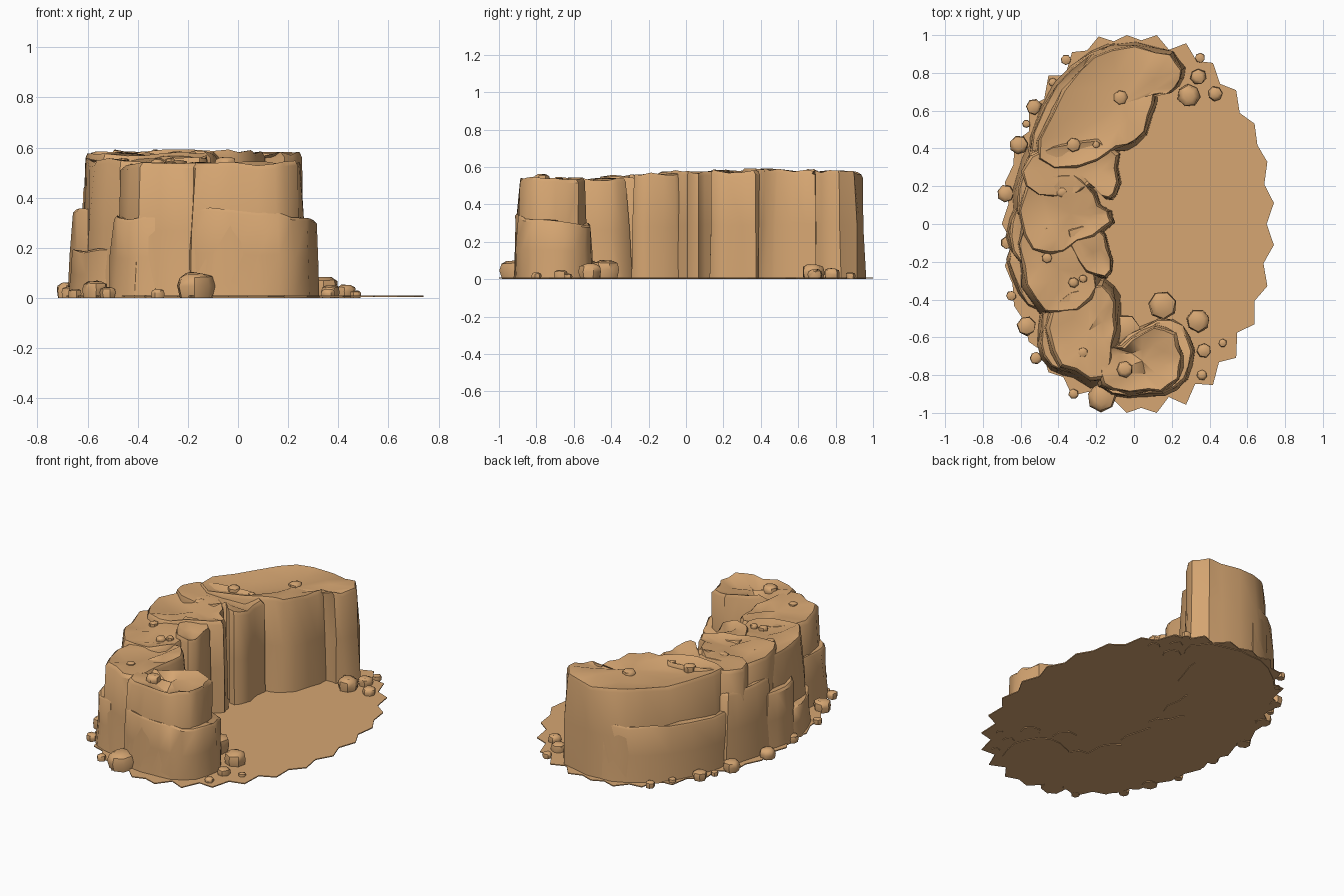
import bpy, bmesh, math, random
from mathutils import Vector

if "Cube" in bpy.data.objects:
    bpy.data.objects.remove(bpy.data.objects["Cube"])

random.seed(11)

tan = bpy.data.materials.new("tan sandstone")
tan.diffuse_color = (0.67, 0.38, 0.168, 1)
tan.use_nodes = True
tan.node_tree.nodes["Principled BSDF"].inputs["Base Color"].default_value = tan.diffuse_color


def finish(name, bm, angle=40):
    bmesh.ops.recalc_face_normals(bm, faces=bm.faces)
    me = bpy.data.meshes.new(name)
    bm.to_mesh(me)
    bm.free()
    me.materials.append(tan)
    ob = bpy.data.objects.new(name, me)
    bpy.context.collection.objects.link(ob)
    bpy.ops.object.select_all(action='DESELECT')
    ob.select_set(True)
    bpy.context.view_layer.objects.active = ob
    bpy.ops.object.shade_smooth_by_angle(angle=math.radians(angle))
    return ob


def rock(name, outline, top, flare=0.05, flute=0.014, tilt=(0, 0), dip=0.05):
    """Fluted cliff block: outline lofted upward with a worn rim and an uneven top."""
    pts = [Vector(p) for p in outline]
    ring = []
    for i, p in enumerate(pts):                      # rounded outline
        a, c, d = pts[i - 1], pts[(i + 1) % len(pts)], pts[(i + 2) % len(pts)]
        ring.append(p)
        ring.append((p + c) * 0.5625 - (a + d) * 0.0625)
    cen = sum(ring, Vector((0, 0))) / len(ring)
    # alternate ribs and grooves down the wall
    ring = [p + (p - cen).normalized() * (random.uniform(0, flute) if i % 2 else -random.uniform(0, flute * 0.6))
            for i, p in enumerate(ring)]
    bm = bmesh.new()

    def height(q):
        return top + (q.x - cen.x) * tilt[0] + (q.y - cen.y) * tilt[1]

    loops = []
    drops = [random.uniform(0, 0.02) for p in ring]
    for f, off, jit in ((0, flare, 0.004), (0.5, flare * 0.4, 0.012), (0.965, 0, 0.007), (1.0, -0.012, 0.004)):
        lp = []
        for p, drop in zip(ring, drops):
            q = p + (p - cen).normalized() * (off + random.uniform(-jit, jit))
            lp.append(bm.verts.new((q.x, q.y, f * (height(q) - drop))))
        loops.append(lp)
    lp = []                                          # uneven inner top ring
    for p in ring[::2]:
        q = cen + (p - cen) * random.uniform(0.4, 0.65)
        lp.append(bm.verts.new((q.x, q.y, height(q) - random.uniform(0, dip))))
    n = len(ring)
    bm.faces.new(loops[0][::-1])
    for a, b in zip(loops, loops[1:]):
        for i in range(n):
            j = (i + 1) % n
            bm.faces.new((a[i], a[j], b[j], b[i]))
    t, m = loops[-1], len(lp)
    for i in range(m):
        j = (i + 1) % m
        bm.faces.new((t[2 * i], t[2 * i + 1], lp[i]))
        bm.faces.new((t[2 * i + 1], t[(2 * i + 2) % n], lp[j], lp[i]))
    c = bm.verts.new((cen.x, cen.y, top - dip * 0.4))
    for i in range(m):
        bm.faces.new((lp[i], lp[(i + 1) % m], c))
    return finish(name, bm)


def boulder(name, x, y, r, z=0.0):
    """Small chipped stone with a rounded crown."""
    bm = bmesh.new()
    spin = random.uniform(0, 6)
    loops = []
    for s, h in ((0.95, 0), (1.08, 0.7), (0.98, 1.2), (0.55, 1.42)):
        loops.append([bm.verts.new((
            x + math.cos(spin + k * math.tau / 7) * r * s * random.uniform(0.95, 1.08),
            y + math.sin(spin + k * math.tau / 7) * r * s * random.uniform(0.95, 1.08),
            z + h * r * random.uniform(0.94, 1.05))) for k in range(7)])
    bm.faces.new(loops[0][::-1])
    bm.faces.new(loops[-1])
    for a, b in zip(loops, loops[1:]):
        for k in range(7):
            j = (k + 1) % 7
            bm.faces.new((a[k], a[j], b[j], b[k]))
    finish(name, bm, 48)


# Jagged sandy ground plate
bm = bmesh.new()
edge = []
N = 58
for i in range(N):
    a = math.tau * i / N
    s = 1.0 if i % 2 else random.uniform(0.92, 0.97)
    x = (0.745 if math.cos(a) > 0 else 0.70) * math.cos(a) * s
    y = max(-1, min(1, 1.03 * math.sin(a) * s))
    edge.append((x, y))
lo = [bm.verts.new((x, y, 0.004)) for x, y in edge]
hi = [bm.verts.new((x, y, 0.01)) for x, y in edge]
bm.faces.new(lo[::-1])
bm.faces.new(hi)
for i in range(N):
    j = (i + 1) % N
    bm.faces.new((lo[i], lo[j], hi[j], hi[i]))
finish("ground_plate", bm, 20)

# Main crescent of cliff blocks, from back to front
rock("back_cliff", [(-.51, .34), (-.44, .58), (-.29, .82), (-.12, .93), (.12, .92), (.23, .86),
                    (.25, .77), (.18, .69), (.11, .69), (.08, .57), (.01, .43), (-.1, .40), (-.3, .3)],
     0.588, 0.02, 0.012, (0, -0.03))
rock("back_inner_column", [(-.4, .14), (-.58, .2), (-.55, .36), (-.3, .44), (-.12, .41),
                           (-.09, .3), (-.1, .16), (-.16, .14), (-.22, .2)], 0.588, 0.015)
rock("middle_cliff", [(-.59, -.06), (-.57, .2), (-.4, .27), (-.25, .22), (-.18, .1), (-.12, .04),
                      (-.15, -.02), (-.3, -.1), (-.45, -.16)], 0.585, 0.015)
rock("middle_inner_column", [(-.35, -.03), (-.19, -.02), (-.14, -.12), (-.12, -.25), (-.2, -.28),
                             (-.3, -.2)], 0.575, 0.01, 0.006)
rock("waist_cliff", [(-.59, -.22), (-.59, -.02), (-.4, -.02), (-.25, -.12), (-.2, -.27), (-.22, -.4),
                     (-.4, -.48), (-.52, -.4)], 0.56, 0.03)
rock("front_left_cliff", [(-.43, -.42), (-.24, -.33), (-.12, -.36), (-.1, -.48), (-.11, -.64),
                          (-.16, -.82), (-.31, -.78), (-.43, -.68)], 0.545, 0.04)
rock("front_cliff", [(-.18, -.8), (-.12, -.88), (.08, -.89), (.19, -.86), (.25, -.76), (.24, -.64),
                     (.17, -.55), (.04, -.57), (-.06, -.65), (-.16, -.66)], 0.548, 0.03, dip=0.07)

# Lower ledges wrapped around the crescent
rock("front_ledge", [(-.19, -.8), (-.12, -.9), (.08, -.905), (.22, -.87), (.30, -.75), (.29, -.6),
                     (.2, -.51), (.04, -.55), (-.08, -.64)], 0.335, 0.01, 0.008, (-0.08, -0.12))
rock("back_ledge", [(-.55, .36), (-.48, .62), (-.33, .83), (-.15, .94), (-.08, .9), (-.2, .7), (-.4, .4)],
     0.36, 0.015, 0.007, (0.1, 0))
rock("back_left_ledge", [(-.62, .05), (-.58, .32), (-.52, .38), (-.4, .3), (-.45, .05)], 0.46, 0.03, 0.01)
rock("left_ledge", [(-.64, -.15), (-.65, .02), (-.58, .08), (-.5, -.05), (-.55, -.2)], 0.36, 0.02, 0.01)
rock("left_low_ledge", [(-.64, -.28), (-.65, -.14), (-.5, -.15), (-.45, -.42), (-.56, -.42)], 0.2, 0.015, 0.01)
rock("front_left_ledge", [(-.49, -.56), (-.46, -.42), (-.3, -.5), (-.3, -.75), (-.38, -.78), (-.48, -.7)],
     0.33, 0.02, 0.01)

# Boulders at the foot of the cliff
feet = [(-.17, -.92, .07), (-.05, -.56, .08), (.15, -.43, .07), (.34, -.51, .057), (.37, -.67, .035),
        (.36, -.8, .025), (.47, -.63, .02), (-.32, -.9, .025), (-.57, -.54, .047), (-.52, -.71, .03),
        (-.65, -.38, .025), (-.67, -.1, .032), (-.68, .16, .042), (-.61, .42, .045), (-.57, .53, .02),
        (-.53, .62, .038), (-.43, .75, .022), (-.36, .87, .026), (.29, .68, .055), (.34, .78, .04),
        (.43, .69, .036), (.35, .88, .025)]
for i, (x, y, r) in enumerate(feet):
    boulder("foot_boulder_%02d" % i, x, y, r)

# Loose stones resting on the cliff tops
tops = [(.09, .83, .025, .54), (-.07, .67, .036, .535), (-.32, .42, .035, .54), (-.2, .42, .018, .555),
        (-.38, .17, .03, .54), (-.27, -.29, .02, .53), (-.32, -.31, .026, .515), (-.27, -.68, .025, .51),
        (-.05, -.77, .04, .505), (-.46, -.18, .026, .52)]
for i, (x, y, r, z) in enumerate(tops):
    boulder("top_stone_%02d" % i, x, y, r, z)
